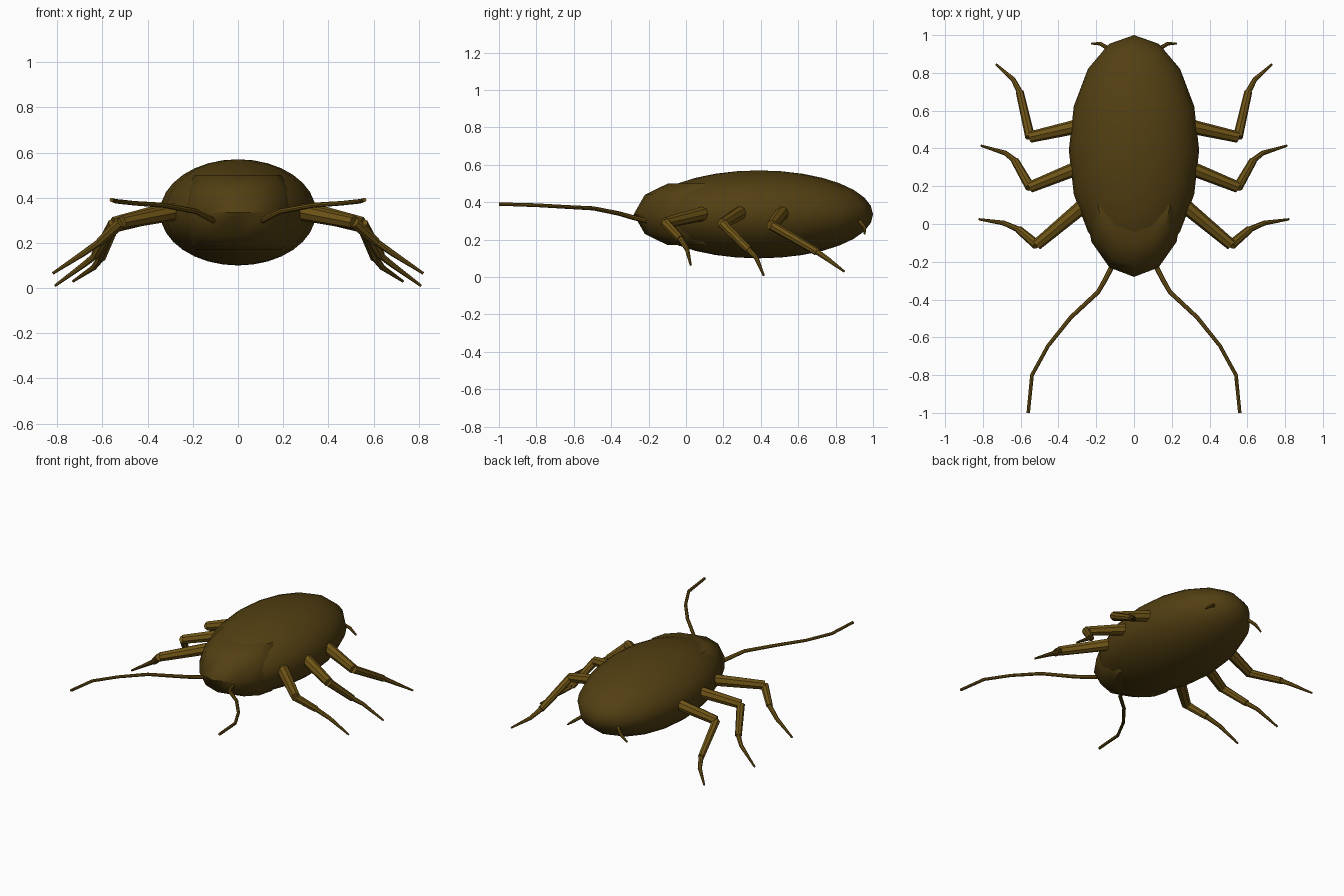
import bpy, bmesh, math
from mathutils import Vector

if "Cube" in bpy.data.objects:
    bpy.data.objects.remove(bpy.data.objects["Cube"])


def material(name, rgb):
    m = bpy.data.materials.new(name)
    m.diffuse_color = (*rgb, 1)
    m.use_nodes = True
    m.node_tree.nodes["Principled BSDF"].inputs["Base Color"].default_value = m.diffuse_color
    return m


SHELL = material("dark_brown", (0.085, 0.05, 0.006))
LIMB = material("light_brown", (0.16, 0.09, 0.008))


def finish(bm, name, mat, angle=40):
    bmesh.ops.recalc_face_normals(bm, faces=bm.faces)
    me = bpy.data.meshes.new(name)
    bm.to_mesh(me)
    bm.free()
    ob = bpy.data.objects.new(name, me)
    bpy.context.collection.objects.link(ob)
    me.materials.append(mat)
    bpy.ops.object.select_all(action='DESELECT')
    ob.select_set(True)
    bpy.context.view_layer.objects.active = ob
    bpy.ops.object.shade_smooth_by_angle(angle=math.radians(angle))
    return ob


def skin(bm, rings):
    for a, b in zip(rings, rings[1:]):
        n = len(a)
        for i in range(n):
            bm.faces.new((a[i], a[(i + 1) % n], b[(i + 1) % n], b[i]))
    bm.faces.new(rings[0])
    bm.faces.new(rings[-1])


def tube(bm, points, radii, sides=8):
    """Tapered tube along a path, with flat ends."""
    pts = [Vector(p) for p in points]
    rings = []
    for i, (p, r) in enumerate(zip(pts, radii)):
        d = (pts[min(i + 1, len(pts) - 1)] - pts[max(i - 1, 0)]).normalized()
        u = d.cross(Vector((0, 0, 1))).normalized()
        v = u.cross(d)
        rings.append([bm.verts.new(p + r * (math.cos(t) * u + math.sin(t) * v))
                      for t in (2 * math.pi * k / sides for k in range(sides))])
    skin(bm, rings)


def limb_pair(name, mat, tubes):
    """One object per side, the second one mirrored."""
    for side, s in (("right", 1), ("left", -1)):
        bm = bmesh.new()
        for points, radii in tubes:
            tube(bm, [(s * x, y, z) for x, y, z in points], radii)
        finish(bm, f"{name}_{side}", mat)


# Abdomen: long ellipsoid
bm = bmesh.new()
bmesh.ops.create_uvsphere(bm, u_segments=16, v_segments=16, radius=1)
for v in bm.verts:
    v.co = (v.co.x * 0.345, v.co.y * 0.61 + 0.39, v.co.z * 0.235 + 0.335)
finish(bm, "abdomen", SHELL)

# Head shield: rounded disc with flat top and bottom
bm = bmesh.new()
rings = []
for rx, ry, z in ((.19, .187, -.165), (.235, .31, -.105), (.26, .37, 0), (.235, .31, .105), (.19, .187, .165)):
    rings.append([bm.verts.new((rx * math.sin(t), 0.09 - ry * math.cos(t), 0.335 + z))
                  for t in (2 * math.pi * k / 12 for k in range(12))])
skin(bm, rings)
finish(bm, "head_shield", SHELL)

# Legs: hip, knee, ankle, claw joint, tip
legs = {
    "front_leg": ((.24, .12, .345), (.515, -.11, .29), (.61, -.03, .205), (.69, .005, .15), (.82, .025, .065)),
    "middle_leg": ((.24, .32, .36), (.55, .195, .285), (.63, .335, .145), (.68, .375, .105), (.81, .415, .01)),
    "rear_leg": ((.24, .53, .36), (.55, .46, .275), (.605, .70, .135), (.64, .765, .09), (.73, .845, .03)),
}
for name, (hip, knee, ankle, joint, tip) in legs.items():
    limb_pair(name, LIMB, [
        ((hip, knee), (.04, .03)),
        ((knee, ankle), (.026, .021)),
        ((ankle, joint, tip), (.016, .013, .006)),
    ])

# Antennae
limb_pair("antenna", LIMB, [(
    ((.11, -.21, .30), (.15, -.29, .32), (.19, -.36, .34), (.335, -.495, .367),
     (.455, -.645, .375), (.54, -.80, .384), (.56, -1.0, .39)),
    (.014, .013, .012, .011, .010, .010, .009))])

# Tail feelers
limb_pair("tail_feeler", LIMB, [(
    ((.12, .92, .31), (.18, .955, .265), (.225, .955, .23)), (.012, .010, .005))])
